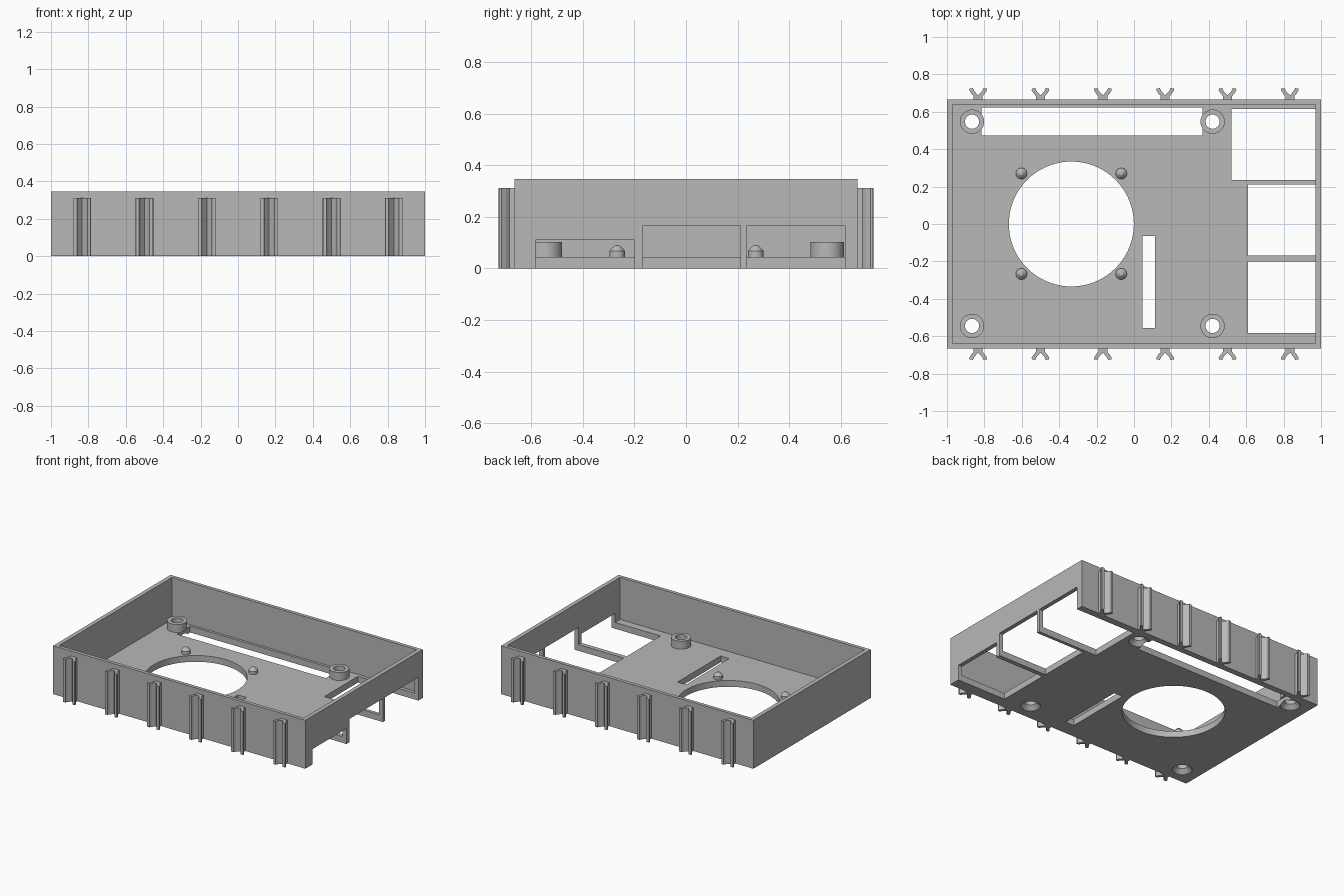
import bpy, bmesh, math

old = bpy.data.objects.get("Cube")
if old:
    bpy.data.objects.remove(old, do_unlink=True)

grey = bpy.data.materials.new("plain_grey")
grey.use_nodes = True
grey.diffuse_color = (0.48, 0.48, 0.48, 1)
grey.node_tree.nodes["Principled BSDF"].inputs["Base Color"].default_value = grey.diffuse_color


def finish(name, bm):
    bmesh.ops.recalc_face_normals(bm, faces=bm.faces)
    mesh = bpy.data.meshes.new(name)
    bm.to_mesh(mesh)
    bm.free()
    mesh.materials.append(grey)
    obj = bpy.data.objects.new(name, mesh)
    bpy.context.collection.objects.link(obj)
    return obj


def box(name, x0, x1, y0, y1, z0, z1):
    return prism(name, [(x0, y0), (x1, y0), (x1, y1), (x0, y1)], z0, z1)


def prism(name, outline, z0, z1):
    bm = bmesh.new()
    face = bm.faces.new([bm.verts.new((x, y, z0)) for x, y in outline])
    out = bmesh.ops.extrude_face_region(bm, geom=[face])
    top = [v for v in out["geom"] if isinstance(v, bmesh.types.BMVert)]
    bmesh.ops.translate(bm, vec=(0, 0, z1 - z0), verts=top)
    return finish(name, bm)


def lathe(name, profile, x, y, steps=32):
    """Turn a closed (radius, height) outline about a vertical axis."""
    bm = bmesh.new()
    verts = [bm.verts.new((r, 0, z)) for r, z in profile]
    edges = [bm.edges.new((verts[i - 1], verts[i])) for i in range(len(verts))
             if profile[i - 1][0] + profile[i][0] > 0]
    bmesh.ops.spin(bm, geom=verts + edges, cent=(0, 0, 0), axis=(0, 0, 1),
                   angle=math.tau, steps=steps, use_duplicate=False)
    bmesh.ops.remove_doubles(bm, verts=bm.verts, dist=0.0001)
    bmesh.ops.translate(bm, vec=(x, y, 0), verts=bm.verts)
    return finish(name, bm)


def smooth(obj):
    bpy.ops.object.select_all(action='DESELECT')
    obj.select_set(True)
    bpy.context.view_layer.objects.active = obj
    bpy.ops.object.shade_smooth_by_angle(angle=math.radians(30))


def cut(target, cutter):
    mod = target.modifiers.new("cut", 'BOOLEAN')
    mod.operation = 'DIFFERENCE'
    mod.solver = 'EXACT'
    mod.object = cutter
    bpy.context.view_layer.objects.active = target
    bpy.ops.object.modifier_apply(modifier=mod.name)
    bpy.data.objects.remove(cutter, do_unlink=True)


FLOOR, TOP = 0.045, 0.347
FAN_X, FAN_R = -0.335, 0.334
BOSSES = [(x, y) for x in (-0.866, 0.42) for y in (-0.545, 0.547)]

# Open tray with thin walls
tray = box("tray", -1, 1, -0.665, 0.665, 0, TOP)
cut(tray, box("cavity", -0.97, 0.97, -0.64, 0.64, FLOOR, 0.5))

# Connector openings through the floor and side wall
for x0, y0, y1, height in ((0.52, 0.235, 0.615, 0.167),
                           (0.61, -0.168, 0.212, 0.167),
                           (0.61, -0.583, -0.2, 0.11)):
    cut(tray, box("opening", x0, 1.1, y0, y1, -0.1, height))
    # Keep the wall closed above, the floor open below

# Floor slots and round fan hole
cut(tray, box("long_slot", -0.815, 0.365, 0.473, 0.622, -0.1, 0.06))
cut(tray, box("short_slot", 0.045, 0.113, -0.555, -0.065, -0.1, 0.1))
cut(tray, lathe("fan_hole", [(0, -0.1), (FAN_R, -0.1), (FAN_R, 0.1), (0, 0.1)],
                FAN_X, 0, 72))

# Countersunk screw holes with raised bosses
for x, y in BOSSES:
    cut(tray, lathe("countersink", [(0, -0.01), (0.065, -0.01), (0.065, 0.004),
                                    (0.038, 0.032), (0.038, 0.08), (0, 0.08)], x, y))
    smooth(lathe("screw_boss", [(0.038, FLOOR - 0.002), (0.065, FLOOR - 0.002),
                                (0.065, 0.102), (0.038, 0.102)], x, y))
smooth(tray)

# Fan locating pins with rounded tips
for dx in (-0.267, 0.267):
    for y in (-0.267, 0.27):
        smooth(lathe("fan_pin", [(0, 0.04), (0.03, 0.04), (0.03, 0.068), (0.022, 0.077),
                                 (0.01, 0.088), (0, 0.09)], FAN_X + dx, y, 24))

# Forked clip ribs along the front and back walls
half = [(0.024, 0.66), (0.024, 0.684), (0.036, 0.697), (0.047, 0.715),
        (0.046, 0.725), (0.028, 0.726), (0.022, 0.712)]
fork = half + [(0, 0.688)] + [(-x, y) for x, y in reversed(half)]
for side, label in ((-1, "front"), (1, "back")):
    for i in range(6):
        cx = (i - 2.5) / 3
        prism(label + "_clip_rib", [(cx + x, side * y) for x, y in fork], 0, 0.312)
